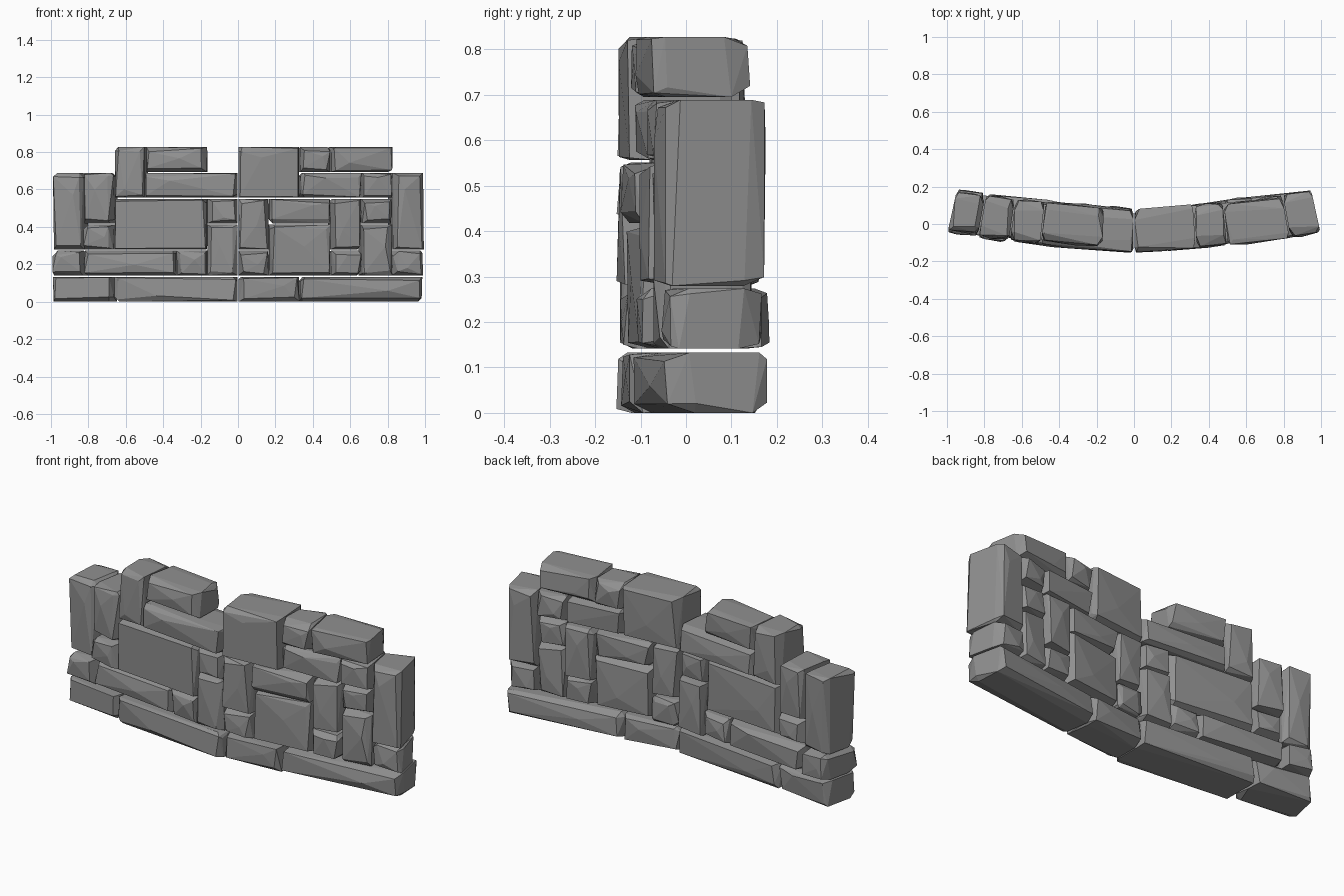
import bpy, bmesh, random
from itertools import product

random.seed(11)
if "Cube" in bpy.data.objects:
    bpy.data.objects.remove(bpy.data.objects["Cube"], do_unlink=True)

# Layout of the wall, top course first; each letter is one stone
LAYOUT = ["..abb.ccdee.",
          "fgahhhcciijk",
          "fglllmnoopqk",
          "frlllsnttpuk",
          "vwwwxsyttzuA",
          "BBCCCCDDEEEE"]
COLS, ROWS = len(LAYOUT[0]), len(LAYOUT)
CELL_X, CELL_Z = 2 / COLS, 0.83 / ROWS
GAP = 0.003
HALF_DEPTH = 0.115

stone_grey = bpy.data.materials.new("stone_grey")
stone_grey.use_nodes = True
colour = (0.28, 0.28, 0.28, 1)
stone_grey.diffuse_color = colour
stone_grey.node_tree.nodes["Principled BSDF"].inputs["Base Color"].default_value = colour


def bend(x, y, z):
    """Curve the straight wall so both ends sweep backwards."""
    lift = 0.07 * abs(x) + 0.035 * x * x
    return (x * (0.975 - 0.22 * y), y + lift - 0.037, z)


def make_stone(name, x0, x1, z0, z1):
    """Rough-hewn block: a full outline with unevenly chipped front and back rims."""
    bm = bmesh.new()
    rnd = random.uniform
    cx, cz = (x0 + x1) / 2, (z0 + z1) / 2
    hx, hz = (x1 - x0) / 2 - GAP, (z1 - z0) / 2 - GAP
    for side in (-1, 1):
        depth = HALF_DEPTH + rnd(-0.015, 0.008)
        for sx, sz in product((-1, 1), repeat=2):
            chip = rnd(0.02, 0.07)
            # outline corner, sometimes broken off
            cut = rnd(0.01, 0.03) if random.random() < 0.25 else 0
            y = side * (depth - chip)
            bm.verts.new((cx + sx * (hx - cut), y, cz + sz * hz))
            bm.verts.new((cx + sx * hx, y, cz + sz * (hz - cut)))
            # face corner, pulled in from the outline
            bm.verts.new((cx + sx * (hx - rnd(0.004, 0.03)),
                          side * (depth - rnd(0, 0.012)),
                          cz + sz * (hz - rnd(0.003, 0.026))))
        # a raised ridge point across the face
        bm.verts.new((cx + rnd(-0.5, 0.5) * hx, side * (depth + rnd(0, 0.006)),
                      cz + rnd(-0.7, 0.7) * hz))
    bmesh.ops.remove_doubles(bm, verts=bm.verts, dist=0.0005)
    hull = bmesh.ops.convex_hull(bm, input=bm.verts)
    loose = {v for v in hull["geom_interior"] + hull["geom_unused"]
             if isinstance(v, bmesh.types.BMVert)}
    bmesh.ops.delete(bm, geom=list(loose), context="VERTS")
    bmesh.ops.dissolve_limit(bm, angle_limit=0.06, verts=bm.verts, edges=bm.edges)
    for v in bm.verts:
        v.co = bend(*v.co)
    bmesh.ops.recalc_face_normals(bm, faces=bm.faces)
    mesh = bpy.data.meshes.new(name)
    bm.to_mesh(mesh)
    bm.free()
    mesh.materials.append(stone_grey)
    obj = bpy.data.objects.new(name, mesh)
    bpy.context.collection.objects.link(obj)


# Gather the grid cells of each stone
cells = {}
for row, line in enumerate(reversed(LAYOUT)):
    for col, key in enumerate(line):
        if key != ".":
            cells.setdefault(key, []).append((col, row))

# Lay the stones from the base up
for number, block in enumerate(cells.values(), 1):
    cols = [c for c, r in block]
    rows = [r for c, r in block]
    kind = "base_stone" if min(rows) == 0 else "wall_stone"
    make_stone(f"{kind}_{number}",
               min(cols) * CELL_X - 1, (max(cols) + 1) * CELL_X - 1,
               min(rows) * CELL_Z, (max(rows) + 1) * CELL_Z)

# Rest the wall exactly on the ground
for obj in bpy.context.collection.objects:
    if obj.name.startswith("base_stone"):
        obj.location.z = -GAP
